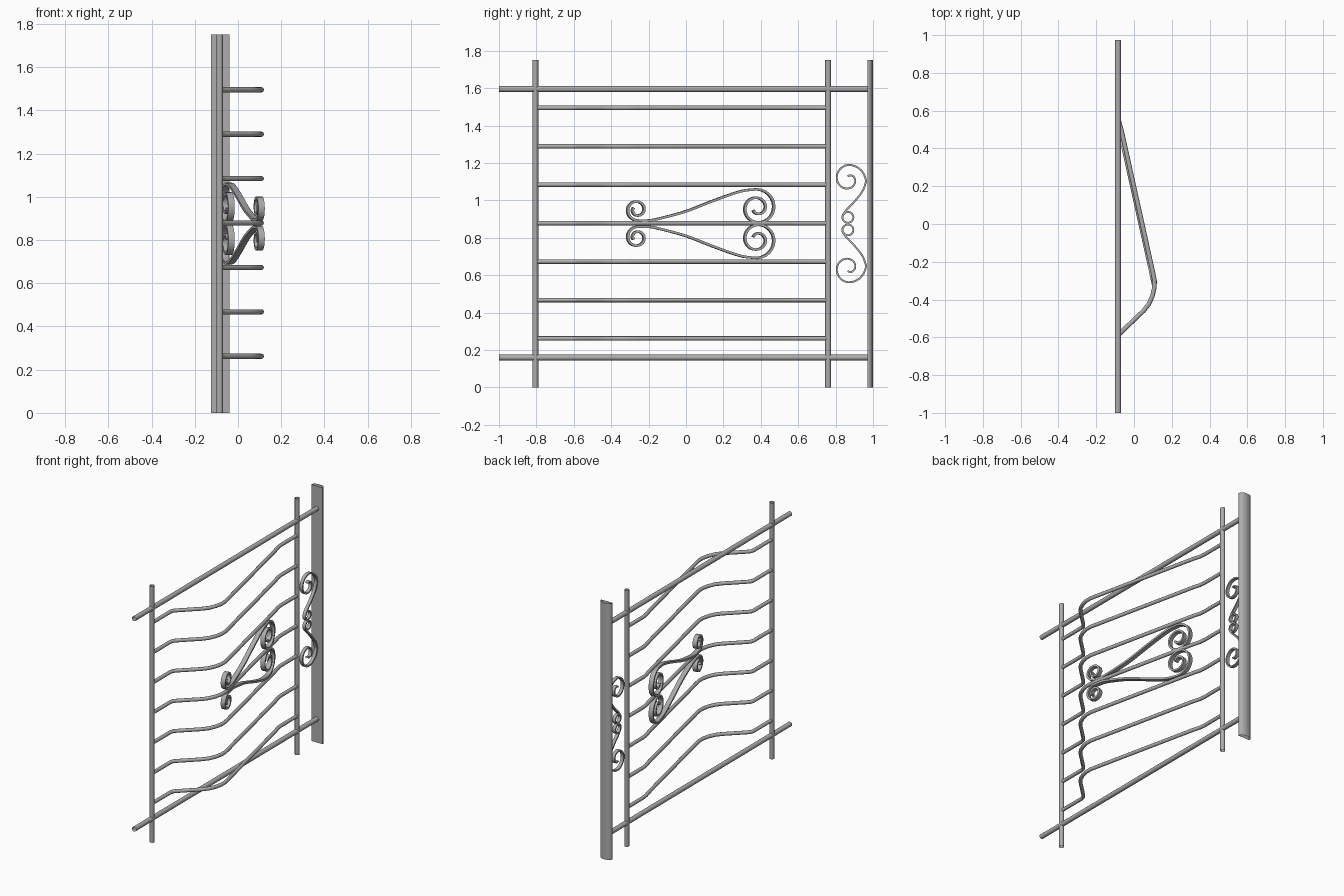
import bpy, bmesh
from math import sin, cos, pi, radians
from mathutils import Vector

cube = bpy.data.objects.get("Cube")
if cube:
    bpy.data.objects.remove(cube, do_unlink=True)

STEEL = (0.42, 0.42, 0.42, 1)
steel = bpy.data.materials.new("grey steel")
steel.use_nodes = True
steel.diffuse_color = STEEL
steel.node_tree.nodes["Principled BSDF"].inputs["Base Color"].default_value = STEEL

FRAME_X = -0.085
MID_Z = 0.876


def sweep(name, path, ref, profile, capped=True):
    """Carry a closed profile (side, ref) along a path lying square to ref."""
    path = [Vector(p) for p in path]
    ref = Vector(ref).normalized()
    bm = bmesh.new()
    rings = []
    for i, p in enumerate(path):
        before = (p - path[max(i - 1, 0)]).normalized()
        after = (path[min(i + 1, len(path) - 1)] - p).normalized()
        side = (before + after).normalized().cross(ref).normalized()
        rings.append([bm.verts.new(p + side * a + ref * b) for a, b in profile])
    n = len(profile)
    for r, s in zip(rings, rings[1:]):
        for k in range(n):
            bm.faces.new((r[k], r[(k + 1) % n], s[(k + 1) % n], s[k]))
    if capped:
        bm.faces.new(rings[0])
        bm.faces.new(rings[-1])
    bmesh.ops.recalc_face_normals(bm, faces=bm.faces)
    mesh = bpy.data.meshes.new(name)
    bm.to_mesh(mesh)
    bm.free()
    mesh.materials.append(steel)
    obj = bpy.data.objects.new(name, mesh)
    bpy.context.collection.objects.link(obj)
    bpy.ops.object.select_all(action="DESELECT")
    obj.select_set(True)
    bpy.context.view_layer.objects.active = obj
    bpy.ops.object.shade_smooth_by_angle(angle=radians(50))
    return obj


def round_profile(r, sides=12):
    return [(r * cos(2 * pi * k / sides), r * sin(2 * pi * k / sides)) for k in range(sides)]


def strip_profile(thick, depth):
    a, b = thick / 2, depth / 2
    return [(-a, -b), (a, -b), (a, b), (-a, b)]


def spiral(cy, cz, r0, r1, start, turn, steps=30):
    """Points winding inward from r0 to r1, angles in degrees."""
    pts = []
    for i in range(steps + 1):
        t = i / steps
        a = radians(start + turn * t)
        r = r0 + (r1 - r0) * t
        pts.append((cy + r * cos(a), cz + r * sin(a)))
    return pts


def smooth_path(pts, steps=6):
    """Catmull-Rom curve through the points."""
    pts = [Vector(p) for p in pts]
    ends = [2 * pts[0] - pts[1]] + pts + [2 * pts[-1] - pts[-2]]
    out = []
    for a, b, c, d in zip(ends, ends[1:], ends[2:], ends[3:]):
        for i in range(steps):
            t = i / steps
            out.append(0.5 * (2 * b + (c - a) * t + (2 * a - 5 * b + 4 * c - d) * t * t
                              + (3 * b - a - 3 * c + d) * t ** 3))
    return out + [pts[-1]]


def scroll_pair(name, pts, x_at, ref, profile):
    """An upper scroll and its reflection below the middle bar."""
    for label, sign in (("upper", 1), ("lower", -1)):
        path = [(x_at(y), y, MID_Z + sign * (z - MID_Z)) for y, z in pts]
        sweep(f"{label}_{name}", path, ref, profile)


# Frame: two posts and two rails of round tube
for name, y in (("front_post", -0.805), ("back_post", 0.76)):
    sweep(name, [(FRAME_X, y, 0), (FRAME_X, y, 1.75)], (1, 0, 0), round_profile(0.0155), False)
for name, z in (("bottom_rail", 0.16), ("top_rail", 1.596)):
    sweep(name, [(FRAME_X, -1, z), (FRAME_X, 0.975, z)], (0, 0, 1), round_profile(0.016), False)

# Wall post: open half-round section, flat towards the gate
half_round = [(-0.0425, 0.97), (0.0425, 0.97)]
half_round += [(0.0425 * cos(a), 0.978 + 0.022 * sin(a)) for a in (pi * k / 12 for k in range(13))]
sweep("wall_post", [(-0.0825, 0, 0), (-0.0825, 0, 1.75)], (0, 1, 0), half_round, False)

# Seven bent bars
bend = [(FRAME_X, -0.8), (FRAME_X, -0.61), (-0.08, -0.588), (-0.065, -0.57), (0.05, -0.46),
        (0.078, -0.425), (0.098, -0.38), (0.108, -0.335), (0.108, -0.295), (0.1, -0.255),
        (-0.065, 0.49), (-0.08, 0.545), (FRAME_X, 0.58), (FRAME_X, 0.75)]
for i in range(7):
    z = 0.262 + 0.2055 * i
    sweep(f"bent_bar_{i + 1}", [(x, y, z) for x, y in bend], (0, 0, 1), round_profile(0.012))

# Large scrolls lying along the slope of the bars
SLOPE = -0.222
small_curl = spiral(-0.262, 0.95, 0.057, 0.022, -90, -480)
large_curl = spiral(0.38, 0.96, 0.1, 0.024, 90, -600, 44)
neck = smooth_path([small_curl[0], (-0.2, 0.893), (-0.14, 0.904), (0, 0.942), (0.15, 1.0),
                    (0.29, 1.048), large_curl[0]])
scroll_pair("large_scroll", small_curl[:0:-1] + [tuple(p) for p in neck] + large_curl[1:],
            lambda y: 0.104 + SLOPE * (y + 0.295), (1, -SLOPE, 0), strip_profile(0.013, 0.03))

# Slim scrolls between the back post and the wall post
outer_curl = spiral(0.87, 1.101, 0.093, 0.016, 0, 470, 36)
for i, (y, z) in enumerate(outer_curl):
    outer_curl[i] = (y, z + 0.012 * min(1, i / 8))
ring = spiral(0.866, 0.91, 0.03, 0.028, 150, 370, 24)
link = smooth_path([outer_curl[0], (0.944, 1.05), (0.9, 0.993), (0.858, 0.95), ring[0]])
scroll_pair("slim_scroll", outer_curl[:0:-1] + [tuple(p) for p in link] + ring[1:],
            lambda y: FRAME_X, (1, 0, 0), strip_profile(0.01, 0.022))
